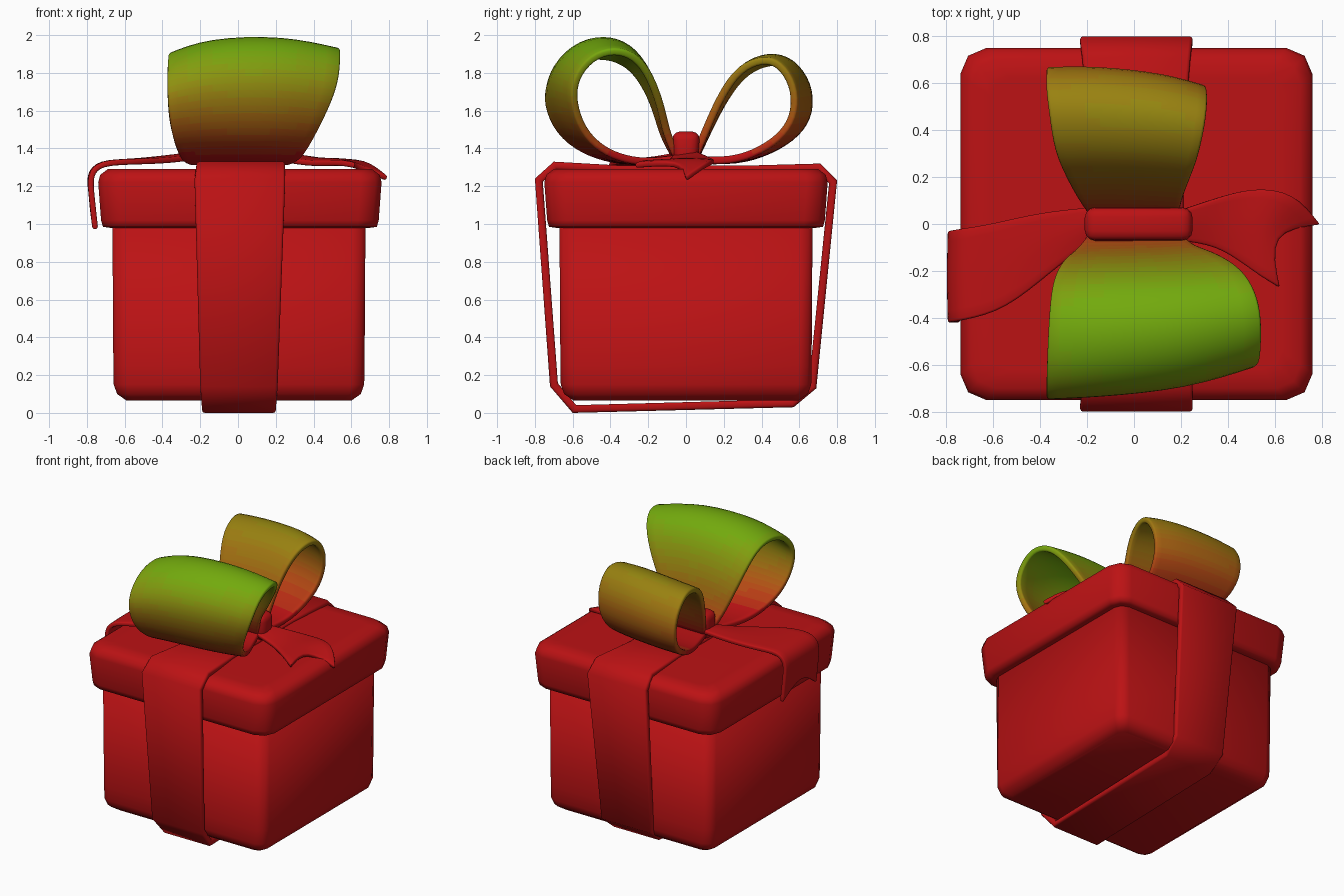
import bpy, bmesh, math
from mathutils import Vector

if "Cube" in bpy.data.objects:
    bpy.data.objects.remove(bpy.data.objects["Cube"])

RED, GREEN = (0.5, 0.006, 0.007), (0.17, 0.40, 0.004)
STEPS = 20


def material(name, t):
    m = bpy.data.materials.new(name)
    m.diffuse_color = tuple(a + (b - a) * t for a, b in zip(RED, GREEN)) + (1,)
    m.use_nodes = True
    m.node_tree.nodes["Principled BSDF"].inputs["Base Color"].default_value = m.diffuse_color
    return m


# red-to-green ramp, step 0 is the plain red
ramp = [material(f"ribbon_ramp_{i}", i / STEPS) for i in range(STEPS + 1)]


def make_object(name, bm):
    bmesh.ops.recalc_face_normals(bm, faces=bm.faces)
    me = bpy.data.meshes.new(name)
    bm.to_mesh(me)
    bm.free()
    ob = bpy.data.objects.new(name, me)
    bpy.context.collection.objects.link(ob)
    me.materials.append(ramp[0])
    me.shade_smooth()
    return ob


def chamfered_block(name, levels, cx):
    """Stack of chamfered squares: (half size, corner cut, z)."""
    bm = bmesh.new()
    rings = []
    for h, c, z in levels:
        d = c * 0.5 * 0.8
        quarter = [(h, -h + c), (h, h - c), (h - d * 0.75, h - d * 0.75)]
        pts = []
        for k in range(4):
            for x, y in quarter[1:] + [(h - c, h)]:
                for _ in range(k):
                    x, y = -y, x
                pts.append((x + cx, y, z))
        rings.append([bm.verts.new(p) for p in pts])
    n = len(rings[0])
    for a, b in zip(rings, rings[1:]):
        for i in range(n):
            j = (i + 1) % n
            bm.faces.new((a[i], a[j], b[j], b[i]))
    bm.faces.new(rings[0])
    bm.faces.new(rings[-1])
    return make_object(name, bm)


def ribbon(name, rows, thick, offset=-1, closed=False, sub=2, notch=False, green=0):
    """Strip through rows of points, thickened, edge-rounded and tinted by height."""
    bm = bmesh.new()
    crease = bm.edges.layers.float.new("crease_edge")
    grid = [[bm.verts.new(p) for p in r] for r in rows]
    pairs = list(zip(grid, grid[1:])) + ([(grid[-1], grid[0])] if closed else [])
    for a, b in pairs:
        for i in range(len(a) - 1):
            bm.faces.new((a[i], a[i + 1], b[i + 1], b[i]))
    if notch:
        for a, b in zip(grid[-1], grid[-1][1:]):
            bm.edges.get((a, b))[crease] = 1
    ob = make_object(name, bm)
    if sub:
        s = ob.modifiers.new("smooth", 'SUBSURF')
        s.levels = sub
        s.boundary_smooth = 'PRESERVE_CORNERS'
    s = ob.modifiers.new("thickness", 'SOLIDIFY')
    s.thickness, s.offset = thick, offset
    b = ob.modifiers.new("round_edges", 'BEVEL')
    b.width, b.segments = thick * 0.3, 2
    b.limit_method, b.angle_limit = 'ANGLE', math.radians(60)
    # bake so the colour ramp can follow the finished faces
    deps = bpy.context.evaluated_depsgraph_get()
    me = bpy.data.meshes.new_from_object(ob.evaluated_get(deps))
    ob.modifiers.clear()
    ob.data = me
    me.shade_smooth()
    if green:
        me.materials.clear()
        for m in ramp:
            me.materials.append(m)
        for f in me.polygons:
            t = (f.center.z - 1.36) / 0.57 * green
            f.material_index = round(max(0, min(1, t)) * STEPS)
    return ob


# box and lid
chamfered_block("box", [(0.595, 0.05, 0.065), (0.645, 0.06, 0.10), (0.663, 0.07, 0.15),
                        (0.665, 0.07, 0.25), (0.67, 0.07, 1.02)], 0.005)
chamfered_block("lid", [(0.69, 0.09, 0.98), (0.725, 0.10, 0.985), (0.735, 0.11, 1.02),
                        (0.75, 0.11, 1.22), (0.74, 0.11, 1.26), (0.70, 0.10, 1.29),
                        (0.62, 0.08, 1.292)], 0.01)

# band wrapped round the box: y, z, left x, right x
band = [(-0.60, 0.0, -0.19, 0.20), (-0.72, 0.14, -0.20, 0.21), (-0.80, 1.24, -0.23, 0.25),
        (-0.70, 1.33, -0.22, 0.25), (-0.35, 1.31, -0.19, 0.21), (0.35, 1.31, -0.19, 0.21),
        (0.71, 1.32, -0.22, 0.24), (0.80, 1.23, -0.23, 0.25), (0.69, 0.13, -0.20, 0.21),
        (0.57, 0.03, -0.19, 0.20)]
ribbon("wrap_band", [[(a, y, z), (b, y, z)] for y, z, a, b in band], 0.045,
       closed=True, sub=0)


def bow_loop(name, path, left, right, green):
    """Loop with its two edges scaled (y, z) about the knot to skew it."""
    rows = []
    for y, z, a, b in path:
        edge = lambda x, s: Vector((x, y * s[0], 1.31 + (z - 1.31) * s[1]))
        rows.append([edge(a, left), edge(a * 0.45, (1.02, 0.98)),
                     edge(b * 0.45, (0.97, 1.0)), edge(b, right)])
    ribbon(name, rows, 0.04, green=green)


bow_loop("bow_loop_front",
         [(-0.03, 1.36, -0.19, 0.20), (-0.10, 1.50, -0.24, 0.24), (-0.13, 1.65, -0.29, 0.33),
          (-0.20, 1.84, -0.34, 0.44), (-0.30, 1.97, -0.36, 0.51), (-0.45, 2.015, -0.37, 0.545),
          (-0.61, 1.965, -0.375, 0.545), (-0.72, 1.83, -0.375, 0.54), (-0.735, 1.68, -0.37, 0.50),
          (-0.67, 1.50, -0.35, 0.42), (-0.54, 1.38, -0.32, 0.36), (-0.38, 1.32, -0.29, 0.31),
          (-0.22, 1.305, -0.24, 0.25), (-0.03, 1.33, -0.19, 0.20)],
         (1.03, 0.86), (0.84, 0.90), 1.0)
bow_loop("bow_loop_back",
         [(0.03, 1.36, -0.19, 0.19), (0.10, 1.52, -0.24, 0.20), (0.19, 1.71, -0.29, 0.23),
          (0.30, 1.86, -0.34, 0.27), (0.45, 1.92, -0.36, 0.30), (0.57, 1.89, -0.375, 0.315),
          (0.66, 1.76, -0.375, 0.315), (0.67, 1.60, -0.37, 0.30), (0.60, 1.47, -0.35, 0.28),
          (0.45, 1.37, -0.31, 0.25), (0.27, 1.31, -0.26, 0.22), (0.03, 1.32, -0.19, 0.19)],
         (1.01, 0.95), (0.89, 0.96), 0.62)

# ribbon tails with a V-cut end: back edge, middle, front edge
ribbon("ribbon_tail_left", [
    [(-0.18, 0.07, 1.37), (-0.18, 0, 1.38), (-0.18, -0.07, 1.36)],
    [(-0.40, 0.05, 1.345), (-0.38, -0.07, 1.35), (-0.35, -0.20, 1.335)],
    [(-0.60, 0.0, 1.325), (-0.58, -0.17, 1.33), (-0.55, -0.37, 1.33)],
    [(-0.73, -0.02, 1.325), (-0.74, -0.20, 1.325), (-0.73, -0.41, 1.325)],
    [(-0.785, -0.03, 1.26), (-0.79, -0.22, 1.26), (-0.785, -0.42, 1.26)],
    [(-0.775, -0.03, 1.15), (-0.78, -0.22, 1.20), (-0.775, -0.42, 1.15)],
    [(-0.755, -0.03, 0.97), (-0.775, -0.22, 1.12), (-0.755, -0.42, 0.97)]],
    0.03, offset=0, notch=True)
ribbon("ribbon_tail_right", [
    [(0.20, 0.06, 1.37), (0.20, 0, 1.37), (0.20, -0.07, 1.35)],
    [(0.35, 0.11, 1.35), (0.34, 0.01, 1.34), (0.35, -0.09, 1.32)],
    [(0.50, 0.155, 1.325), (0.47, 0, 1.34), (0.47, -0.17, 1.32)],
    [(0.68, 0.14, 1.335), (0.53, -0.02, 1.335), (0.55, -0.23, 1.325)],
    [(0.79, 0.0, 1.24), (0.57, -0.03, 1.33), (0.62, -0.27, 1.31)]],
    0.03, offset=0, notch=True)

# knot: rounded ring section pinching the bow
bm = bmesh.new()
bmesh.ops.create_cube(bm, size=1)
for v in bm.verts:
    taper = 0.15 if v.co.z > 0 else 0.12
    v.co = Vector((0.02 + v.co.x * 0.46, v.co.y * taper, 1.395 + v.co.z * 0.19))
bmesh.ops.bevel(bm, geom=list(bm.edges), offset=0.045, segments=3, profile=0.5,
                affect='EDGES')
make_object("bow_knot", bm)
